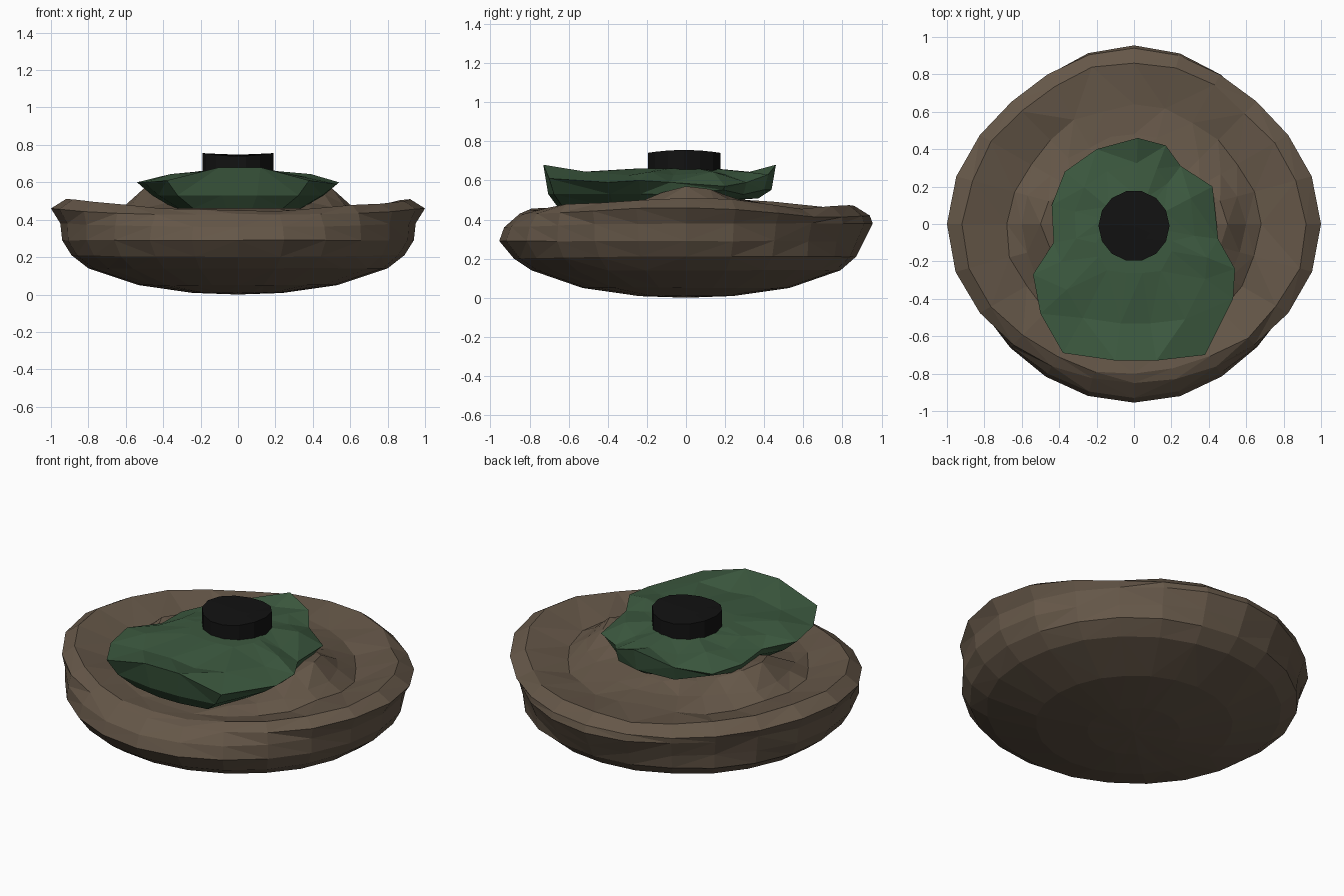
import bpy, bmesh, math, random

if "Cube" in bpy.data.objects:
    bpy.data.objects.remove(bpy.data.objects["Cube"])

random.seed(4)


def material(name, rgb):
    m = bpy.data.materials.new(name)
    m.diffuse_color = (*rgb, 1)
    m.use_nodes = True
    m.node_tree.nodes["Principled BSDF"].inputs["Base Color"].default_value = m.diffuse_color
    return m


def loft(name, rings, bottom, top, mat):
    """Skin closed rings, listed bottom to top, and fan both ends to a point."""
    bm = bmesh.new()
    loops = [[bm.verts.new(p) for p in r] for r in rings]
    n = len(loops[0])
    lo, hi = bm.verts.new(bottom), bm.verts.new(top)
    for i in range(n):
        j = (i + 1) % n
        bm.faces.new((lo, loops[0][j], loops[0][i]))
        bm.faces.new((hi, loops[-1][i], loops[-1][j]))
        for a, b in zip(loops, loops[1:]):
            bm.faces.new((a[i], a[j], b[j], b[i]))
    bmesh.ops.triangulate(bm, faces=bm.faces[:])
    bmesh.ops.recalc_face_normals(bm, faces=bm.faces[:])
    me = bpy.data.meshes.new(name)
    bm.to_mesh(me)
    bm.free()
    ob = bpy.data.objects.new(name, me)
    bpy.context.collection.objects.link(ob)
    me.materials.append(mat)
    return ob


# Shallow brown body: radius, height at front / side / back, then blend sharpness
BODY = [
    (.25, .01, .25, .01, .25, .01, 2),
    (.53, .05, .53, .05, .53, .05, 2),
    (.79, .14, .80, .14, .79, .14, 2),
    (.88, .20, .89, .21, .87, .21, 2),
    (.955, .29, .94, .29, .91, .29, 2),
    (.93, .36, .95, .38, .955, .38, 2),
    (.85, .43, 1.0, .46, .94, .42, 2),
    (.80, .45, .92, .51, .86, .47, 2),
    (.68, .44, .68, .44, .64, .45, 2),
    (.58, .44, .60, .48, .48, .46, 4),
    (.40, .46, .50, .57, .36, .49, 8),
    (.20, .48, .25, .52, .20, .52, 2),
]
N = 24
rings = []
for k, (rf, zf, rs, zs, rb, zb, power) in enumerate(BODY):
    ring = []
    for i in range(N):
        a = 2 * math.pi * i / N
        c, s = math.cos(a), math.sin(a)
        w = abs(c) ** power
        r = w * rs + (1 - w) * (rb if s > 0 else rf)
        z = w * zs + (1 - w) * (zb if s > 0 else zf)
        if k > 3:  # the rim is pulled in and down on the diagonals
            d = math.sin(2 * a) ** 2
            r *= 1 - d * (.045 if s > 0 else .015)
            if 5 < k < 9:
                z -= d * (.025 if s > 0 else .01)
        j = .016 if 7 <= k <= 10 else .003
        if abs(c) < .99 and abs(s) < .99:
            r += random.uniform(-j, j)
            z += random.uniform(-j, j) * .7
        ring.append((r * c, r * s, z))
    rings.append(ring)
loft("body", rings, (0, 0, 0), (0, 0, .5), material("brown", (.13, .095, .065)))

# Green crest outline, counter-clockwise: x, y, rim height
CREST = [
    (.02, .46, .68), (-.20, .40, .61), (-.37, .28, .57), (-.44, .10, .58),
    (-.43, -.10, .59), (-.54, -.27, .60), (-.50, -.48, .60), (-.38, -.69, .61),
    (-.10, -.73, .68), (.12, -.73, .68), (.38, -.70, .61), (.53, -.40, .59),
    (.54, -.24, .60), (.45, -.08, .59), (.42, .20, .57), (.25, .31, .59),
    (.17, .42, .63),
]
under, skirt, rim, inner, neck = [], [], [], [], []
for i, (x, y, z) in enumerate(CREST):
    j = .015 * (-1) ** i
    front = y < -.15
    base = .46 if front else .49 + .04 * max(y, 0)
    under.append((x * .63, -.18 + (y + .18) * .86, base))
    skirt.append((x * (.85 if front else .96), -.1 + (y + .1) * .96,
                  .53 if front else .54 + j * .8))
    rim.append((x, y, z))
    inner.append((x * .72, -.02 + (y + .02) * .72, .635 + j * .6))
    neck.append((x * .38, -.01 + (y + .01) * .35, .66))
loft("crest", [under, skirt, rim, inner, neck], (0, -.15, .47), (0, 0, .66),
     material("green", (.045, .10, .05)))

# Black disc with a gently saddle-shaped top
disc = [[], [], []]
for i in range(14):
    a = 2 * math.pi * i / 14
    x, y = .19 * math.cos(a), .19 * math.sin(a) - .01
    wave = .008 * math.cos(2 * a)
    disc[0].append((x, y, .65))
    disc[1].append((x, y, .748 + wave))
    disc[2].append((x * .5, y * .5, .748 + wave * .4))
loft("disc", disc, (0, -.01, .65), (0, -.01, .748), material("black", (.006, .006, .006)))
